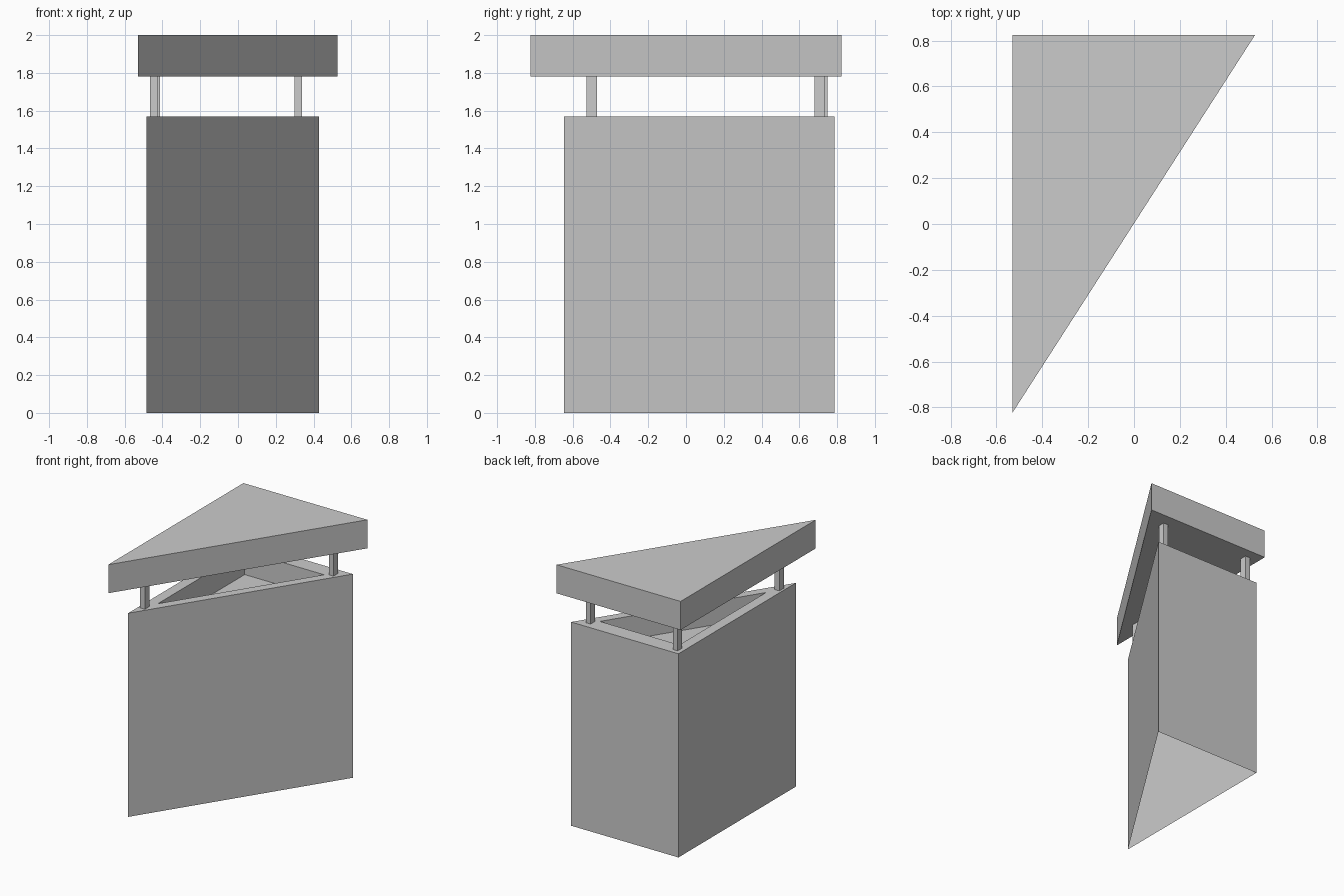
import bpy
import bmesh

cube = bpy.data.objects.get("Cube")
if cube:
    bpy.data.objects.remove(cube, do_unlink=True)

grey = bpy.data.materials.new("plain_grey")
grey.use_nodes = True
grey.diffuse_color = (0.6, 0.6, 0.6, 1)
grey.node_tree.nodes["Principled BSDF"].inputs["Base Color"].default_value = (0.6, 0.6, 0.6, 1)

BODY_TOP, ROOF_BASE, ROOF_TOP = 1.57, 1.78, 2.0
TRAY_FLOOR = BODY_TOP - 0.18


def finish(name, bm):
    mesh = bpy.data.meshes.new(name)
    bm.to_mesh(mesh)
    bm.free()
    mesh.materials.append(grey)
    obj = bpy.data.objects.new(name, mesh)
    bpy.context.collection.objects.link(obj)


def triangle(x0, x1, y0, y1):
    """Right triangle with its square corner at back right, counterclockwise."""
    return [(x0, y0), (x1, y1), (x0, y1)]


def ring(bm, outline, z):
    return [bm.verts.new((x, y, z)) for x, y in outline]


def bridge(bm, low, high):
    n = len(low)
    for i in range(n):
        j = (i + 1) % n
        bm.faces.new((low[i], low[j], high[j], high[i]))


def prism(name, outline, z0, z1):
    bm = bmesh.new()
    low, high = ring(bm, outline, z0), ring(bm, outline, z1)
    bridge(bm, low, high)
    bm.faces.new(high)
    bm.faces.new(low[::-1])
    finish(name, bm)


# Body: thin shell open underneath, with a rim and a sunken tray on top
outer = triangle(-0.485, 0.43, -0.645, 0.785)
cx = sum(p[0] for p in outer) / 3
cy = sum(p[1] for p in outer) / 3
inner = [(cx + (x - cx) * 0.74, cy + (y - cy) * 0.74) for x, y in outer]
bm = bmesh.new()
rings = [ring(bm, outer, 0), ring(bm, outer, BODY_TOP),
         ring(bm, inner, BODY_TOP), ring(bm, inner, TRAY_FLOOR)]
for low, high in zip(rings, rings[1:]):
    bridge(bm, low, high)
bm.faces.new(rings[-1])
finish("body", bm)

# Posts carrying the roof, one near each corner
posts = {"front_post": (-0.447, -0.498),
         "back_right_post": (-0.433, 0.721),
         "back_left_post": (0.319, 0.707)}
for name, (x, y) in posts.items():
    hx, hy = 0.02, 0.0275
    prism(name, [(x - hx, y - hy), (x + hx, y - hy), (x + hx, y + hy), (x - hx, y + hy)],
          BODY_TOP, ROOF_BASE)

# Roof slab
prism("roof", triangle(-0.53, 0.527, -0.823, 0.823), ROOF_BASE, ROOF_TOP)
